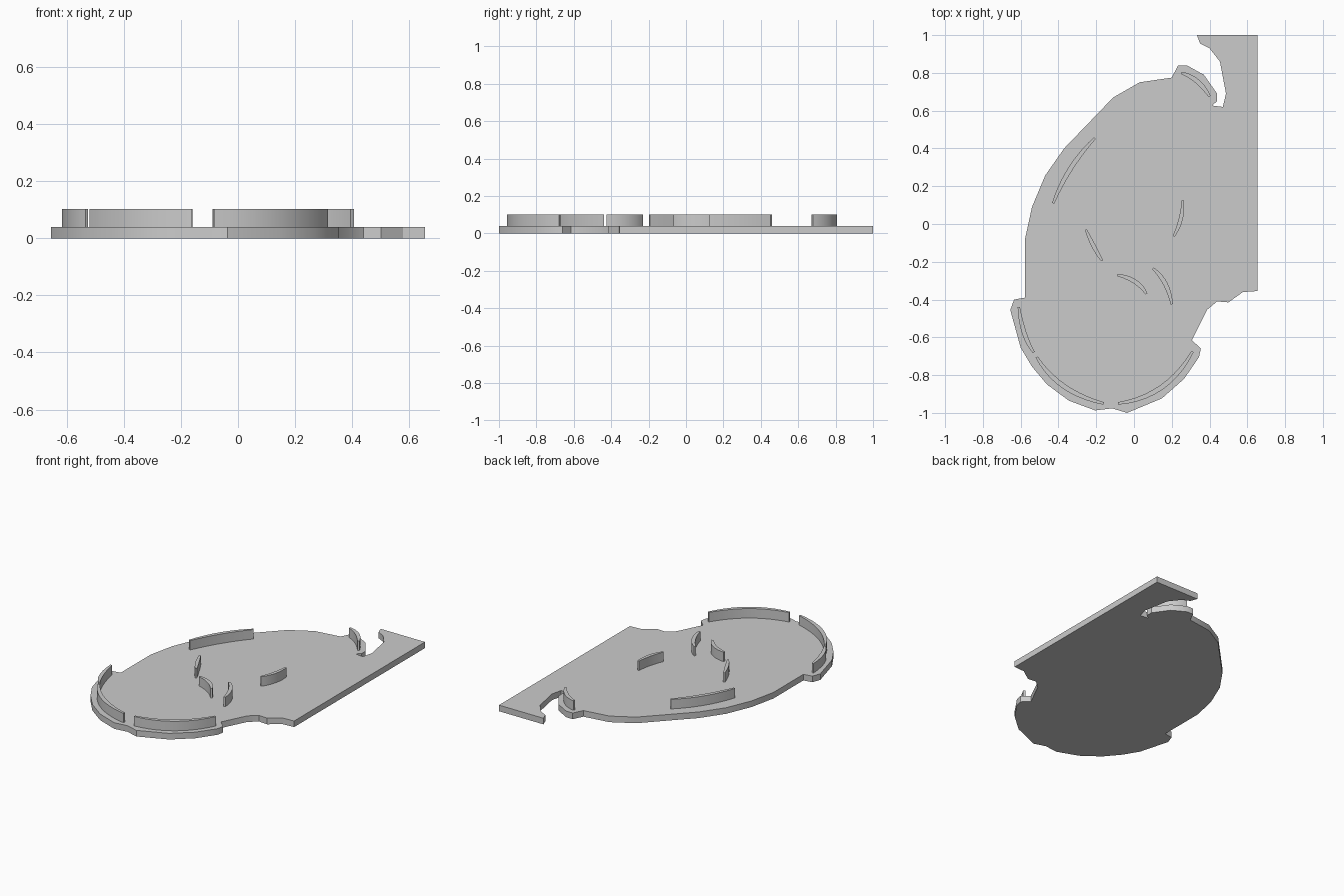
import bpy
import bmesh
from mathutils import Vector

PLATE_TOP = 0.04
RIB_TOP = 0.102
RIB_STEPS = 10

default_cube = bpy.data.objects.get("Cube")
if default_cube:
    bpy.data.objects.remove(default_cube, do_unlink=True)

# One plain grey for the whole casting
grey = bpy.data.materials.new("plain_grey")
grey.use_nodes = True
colour = (0.6, 0.6, 0.6, 1)
grey.diffuse_color = colour
grey.node_tree.nodes["Principled BSDF"].inputs["Base Color"].default_value = colour


def extrude_profile(name, outline, bottom, top):
    """Make a solid by raising a closed flat outline from bottom to top."""
    bm = bmesh.new()
    base = bm.faces.new([bm.verts.new((x, y, bottom)) for x, y in outline])
    raised = bmesh.ops.extrude_face_region(bm, geom=[base], use_keep_orig=True)
    moved = [item for item in raised["geom"] if isinstance(item, bmesh.types.BMVert)]
    bmesh.ops.translate(bm, verts=moved, vec=(0, 0, top - bottom))
    bmesh.ops.recalc_face_normals(bm, faces=bm.faces)
    mesh = bpy.data.meshes.new(name)
    bm.to_mesh(mesh)
    bm.free()
    mesh.materials.append(grey)
    part = bpy.data.objects.new(name, mesh)
    bpy.context.collection.objects.link(part)
    bpy.ops.object.select_all(action="DESELECT")
    part.select_set(True)
    bpy.context.view_layer.objects.active = part
    bpy.ops.object.shade_smooth_by_angle()
    return part


def curved_rib(name, start, middle, end, width):
    """Make a thin upright rib that bends through three points and tapers."""
    start, middle, end = Vector(start), Vector(middle), Vector(end)
    control = 2 * middle - (start + end) / 2
    left_side, right_side = [], []
    for step in range(RIB_STEPS + 1):
        t = step / RIB_STEPS
        centre = start * (1 - t) ** 2 + control * 2 * t * (1 - t) + end * t * t
        along = (control - start) * (1 - t) + (end - control) * t
        across = Vector((-along.y, along.x)).normalized()
        half = width * (0.25 + t * (1 - t))
        left_side.append(centre + across * half)
        right_side.append(centre - across * half)
    outline = left_side + right_side[::-1]
    return extrude_profile(name, outline, PLATE_TOP - 0.004, RIB_TOP)


# Flat base plate: straight right edge, hooked notch at the back, rounded lobe in front
back_notch = [
    (.655, 1), (.333, 1), (.35, .955), (.4, .93), (.455, .86), (.487, .69),
    (.47, .62), (.413, .627), (.44, .65), (.44, .69), (.37, .79),
    (.28, .84), (.233, .84), (.2, .775),
]
left_curve = [
    (.03, .75), (-.11, .67), (-.37, .4), (-.47, .257), (-.54, .09),
    (-.577, -.08), (-.577, -.39),
]
front_lobe = [
    (-.635, -.4), (-.655, -.455), (-.6, -.655), (-.54, -.755), (-.46, -.85),
    (-.345, -.935), (-.206, -.987), (-.116, -.976), (-.037, -1),
    (.148, -.923), (.265, -.82), (.344, -.705), (.354, -.66), (.307, -.615),
]
front_step = [(.386, -.455), (.44, -.41), (.5, -.415), (.577, -.36), (.655, -.355)]
extrude_profile("base_plate", back_notch + left_curve + front_lobe + front_step, 0, PLATE_TOP)

# Ribs close to the rim
curved_rib("back_rim_rib", (.25, .8), (.335, .755), (.4, .675), .025)
curved_rib("side_rim_rib", (-.207, .455), (-.335, .295), (-.428, .11), .025)
curved_rib("front_rim_rib_right", (-.61, -.44), (-.58, -.58), (-.53, -.68), .024)
curved_rib("front_rim_rib_middle", (-.515, -.705), (-.37, -.86), (-.16, -.95), .026)
curved_rib("front_rim_rib_left", (-.085, -.95), (.145, -.865), (.31, -.675), .026)

# Short ribs in the middle of the plate
curved_rib("inner_rib_right", (-.255, -.03), (-.212, -.12), (-.168, -.195), .022)
curved_rib("inner_rib_front", (-.088, -.27), (.005, -.305), (.066, -.37), .024)
curved_rib("inner_rib_left", (.1, -.235), (.165, -.315), (.2, -.425), .024)
curved_rib("inner_rib_back", (.258, .125), (.247, .025), (.21, -.065), .022)
